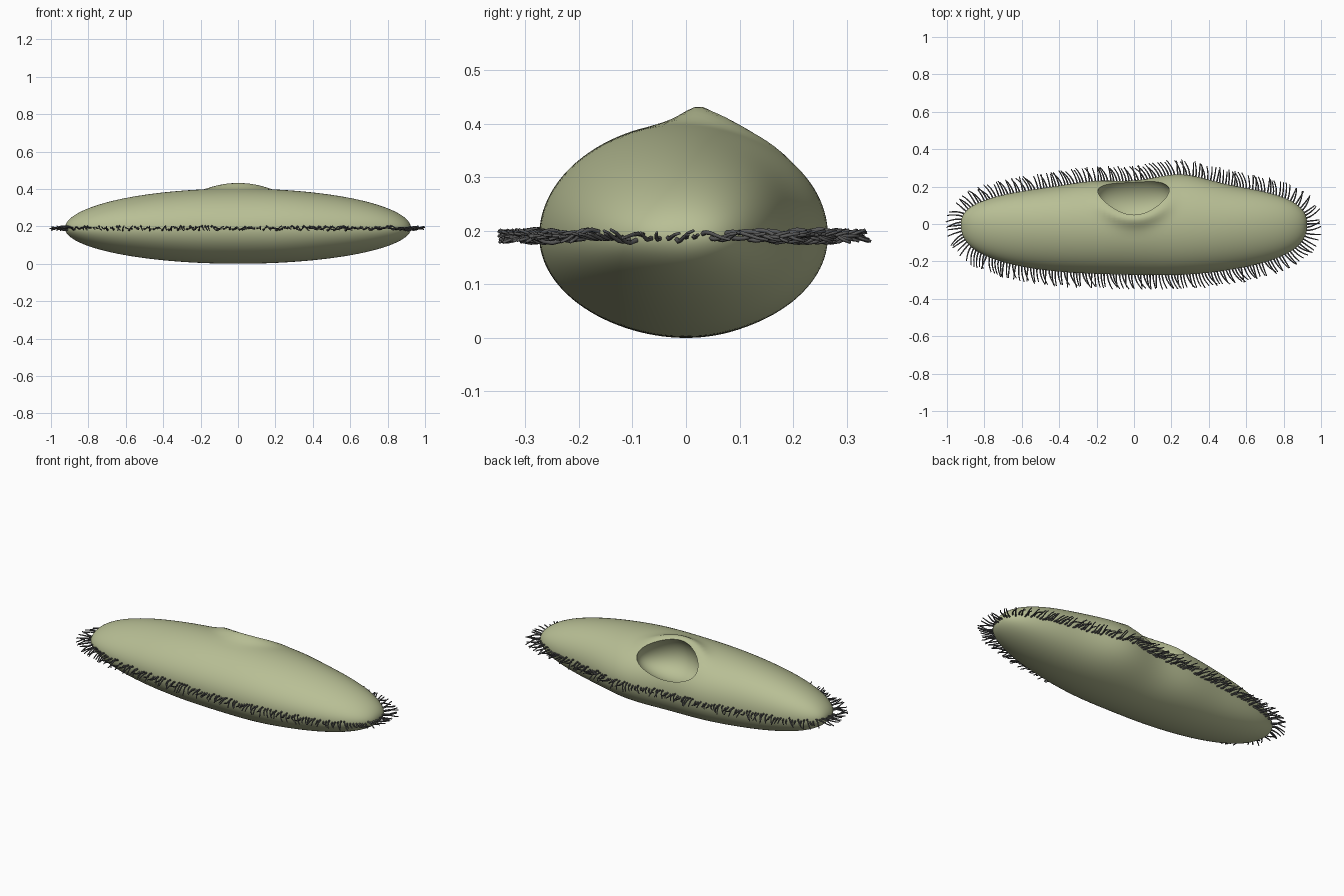
import bpy, bmesh, math, random
from mathutils import Vector

if "Cube" in bpy.data.objects:
    bpy.data.objects.remove(bpy.data.objects["Cube"])

random.seed(4)
MID = 0.19            # height of the fringe line
LEN = 0.925           # half length of the body


def material(name, rgb):
    m = bpy.data.materials.new(name)
    m.diffuse_color = (*rgb, 1)
    m.use_nodes = True
    m.node_tree.nodes["Principled BSDF"].inputs["Base Color"].default_value = m.diffuse_color
    return m


GREEN = material("pale olive", (0.48, 0.52, 0.30))
DARK = material("dark grey", (0.10, 0.10, 0.10))


def make(name, bm, mat):
    bmesh.ops.recalc_face_normals(bm, faces=bm.faces)
    for f in bm.faces:
        f.smooth = True
    me = bpy.data.meshes.new(name)
    bm.to_mesh(me)
    bm.free()
    me.materials.append(mat)
    ob = bpy.data.objects.new(name, me)
    bpy.context.collection.objects.link(ob)
    return ob


def bump(d, s):
    return math.exp(-(d / s) ** 2)


# Frame of the mouth opening: centre, outward normal, downslope direction
MC = Vector((0, 0.133, 0.333))
MN = Vector((0, 0.72, 0.694))
MV = Vector((0, 0.694, -0.72))


def outline(a):
    """Point on the fringe outline; the back edge is dented at the mouth."""
    x = LEN * math.cos(a)
    f = abs(math.sin(a)) ** (2 / 2.5 * 1.0)
    f = max(0.0, 1 - abs(x / LEN) ** 2.5) ** 0.4
    back = 0.215 + 0.015 * x + 0.05 * bump(x - 0.25, 0.2) + 0.02 * bump(x + 0.2, 0.2)
    front = 0.268 + 0.008 * bump(x - 0.25, 0.3)
    return Vector((x, f * (back if math.sin(a) > 0 else -front), MID))


def body_point(a, t):
    x = LEN * math.cos(a)
    back, front = outline(a).y, outline(-a).y
    c, s = math.cos(t), math.sin(t)
    mid, half = (back + front) / 2, (back - front) / 2
    # keep the crest near y = 0 while the two edges differ
    y = half * c + mid * c * c
    h = math.sin(a) * (0.212 if s > 0 else 0.19)
    p = Vector((x, y, MID + h * s))
    # raised lip along the upper rim of the mouth
    d = p - MC
    v = d.dot(MV)
    if d.dot(MN) > -0.1 and v < 0.1:
        r = math.hypot(x / 0.19, v / 0.125)
        fade = min(1, max(0, (0.06 - v) / 0.14))
        p += Vector((0, 0.1, 1)) * 0.031 * bump(r - 1.0, 0.24) * fade * bump(x, 0.2)
    return p


# Body: cross-sections lofted along x
bm = bmesh.new()
NX, NR = 110, 112
rings = []
for i in range(1, NX):
    a = math.pi * i / NX
    rings.append([bm.verts.new(body_point(a, 2 * math.pi * j / NR)) for j in range(NR)])
for r0, r1 in zip(rings, rings[1:]):
    for j in range(NR):
        k = (j + 1) % NR
        bm.faces.new((r0[j], r0[k], r1[k], r1[j]))
for ring, sx in ((rings[0], 1), (rings[-1], -1)):
    tip = bm.verts.new((sx * LEN, 0, MID))
    for j in range(NR):
        bm.faces.new((ring[j], ring[(j + 1) % NR], tip))
body = make("body", bm, GREEN)

# Mouth cavity: rounded wedge scooped out of the upper back
bm = bmesh.new()
bmesh.ops.create_uvsphere(bm, u_segments=64, v_segments=40, radius=1)
for vert in bm.verts:
    x, v, n = vert.co
    vert.co = MC + Vector((x * 0.19 * (1 + 0.3 * v), 0, 0)) + MV * v * 0.12 + MN * n * 0.14
cutter = make("mouth_cutter", bm, GREEN)
cutter.hide_render = True
mod = body.modifiers.new("mouth", 'BOOLEAN')
mod.operation = 'DIFFERENCE'
mod.solver = 'EXACT'
mod.object = cutter
bpy.context.view_layer.objects.active = body
body.select_set(True)
bpy.ops.object.modifier_apply(modifier=mod.name)
bpy.data.objects.remove(cutter)
bpy.ops.object.shade_smooth_by_angle(angle=math.radians(40))


# Cilia: curved tapering hairs spaced evenly along the outline
def hair(bm, base, out, side, length, lean, lift):
    up = Vector((0, 0, 1))
    seg, sides, prev = 6, 5, None
    pts = []
    for i in range(seg + 1):
        s = i / seg
        pts.append(base + out * length * (s * 1.2 - 0.2) + side * lean * s * s
                   + up * (lift * math.sin(s * math.pi * 1.4)))
    for i, p in enumerate(pts):
        t = (pts[min(i + 1, seg)] - pts[max(i - 1, 0)]).normalized()
        u = t.cross(up).normalized()
        w = u.cross(t)
        r = 0.0052 * (1 - 0.45 * i / seg)
        ring = [bm.verts.new(p + (u * math.cos(q) + w * math.sin(q)) * r)
                for q in (2 * math.pi * k / sides for k in range(sides))]
        if prev:
            for k in range(sides):
                m = (k + 1) % sides
                bm.faces.new((prev[k], prev[m], ring[m], ring[k]))
        else:
            bm.faces.new(ring)
        prev = ring
    bm.faces.new(prev)


bm = bmesh.new()
path = [outline(2 * math.pi * i / 4000) for i in range(4000)]
COUNT = 250
total = sum((path[i] - path[i - 1]).length for i in range(4000))
walked, due = 0, 0
for i in range(4000):
    walked += (path[i] - path[i - 1]).length
    if walked >= due:
        due += total / COUNT
        side = (path[(i + 12) % 4000] - path[i - 12]).normalized()
        out = Vector((side.y, -side.x, 0))
        hair(bm, path[i], out, side, random.uniform(0.066, 0.08),
             random.uniform(0.0, 0.045), random.uniform(-0.013, 0.013))
make("cilia_fringe", bm, DARK)
